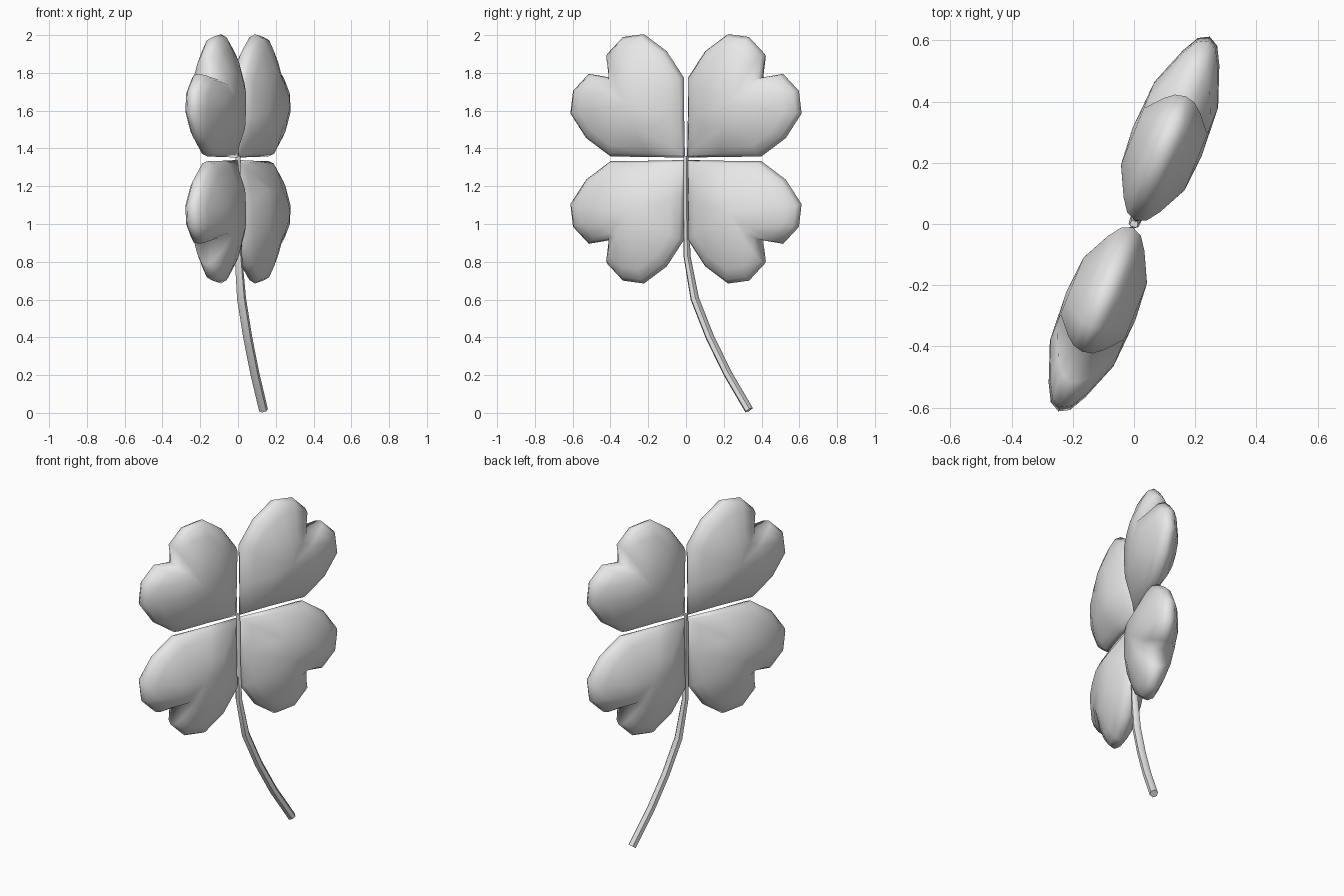
import bpy, bmesh, math

cube = bpy.data.objects.get("Cube")
if cube:
    bpy.data.objects.remove(cube, do_unlink=True)

TURN = math.radians(68)   # the clover plane is turned about z
HUB = 1.345               # height where the leaves meet

# One plain grey material
grey = bpy.data.materials.new("plain grey")
grey.use_nodes = True
COLOUR = (0.8, 0.8, 0.8, 1)
grey.diffuse_color = COLOUR
grey.node_tree.nodes["Principled BSDF"].inputs["Base Color"].default_value = COLOUR

# Half of a heart outline, from the hub to the notch, mirrored over its diagonal
HALF = [(0.2, 0.01), (0.43, 0.012), (0.57, 0.11), (0.66, 0.24), (0.645, 0.36), (0.555, 0.45)]
NOTCH = (0.43, 0.43)
OUTLINE = [(0.006, 0.006)] + HALF + [NOTCH] + [(b, a) for a, b in reversed(HALF)]
CENTRE = 0.29
# Lens-like cross-section: outline scale, half thickness
RINGS = [(0.95, 0.034), (0.8, 0.064), (0.45, 0.112)]


def finish(obj):
    obj.data.materials.clear()
    obj.data.materials.append(grey)
    obj.rotation_euler.z = TURN
    obj.data.polygons.foreach_set("use_smooth", [True] * len(obj.data.polygons))


def leaf(name, su, sz):
    bm = bmesh.new()

    def ring(scale, thick, side):
        verts = []
        for p in OUTLINE:
            s = (1 + scale) / 2 if p == NOTCH else scale      # short crease at the notch
            u, w = (CENTRE + (c - CENTRE) * s for c in p)
            t = thick * min(1, ((u + w) / 0.35) ** 0.7)       # thin towards the hub
            verts.append(bm.verts.new((su * u, side * t, HUB + sz * w)))
        return verts

    rim = ring(1, 0, 1)
    n = len(rim)
    for side in (1, -1):
        last = rim
        for scale, thick in RINGS:
            cur = ring(scale, thick, side)
            for i in range(n):
                j = (i + 1) % n
                bm.faces.new((last[i], last[j], cur[j], cur[i]))
            last = cur
        tip = bm.verts.new((su * CENTRE, side * 0.122, HUB + sz * CENTRE))
        for i in range(n):
            bm.faces.new((last[i], last[(i + 1) % n], tip))
    bmesh.ops.recalc_face_normals(bm, faces=bm.faces)
    mesh = bpy.data.meshes.new(name)
    bm.to_mesh(mesh)
    bm.free()
    obj = bpy.data.objects.new(name, mesh)
    bpy.context.collection.objects.link(obj)
    finish(obj)


# Four leaves around the hub
for level, sz in (("upper", 1), ("lower", -1)):
    for end, su in (("back", 1), ("front", -1)):
        leaf(f"{level}_{end}_leaf", su, sz)

# Curved stem, tapering up to the hub: along, height, radius
PATH = [(0, 1.36, 0.014), (0, 1.1, 0.015), (0.006, 0.83, 0.02), (0.05, 0.605, 0.024),
        (0.137, 0.4, 0.024), (0.237, 0.21, 0.024), (0.36, 0.015, 0.024)]
curve = bpy.data.curves.new("stem", "CURVE")
curve.dimensions = "3D"
curve.bevel_depth = 1
curve.bevel_resolution = 1
curve.use_fill_caps = True
spline = curve.splines.new("POLY")
spline.points.add(len(PATH) - 1)
for pt, (u, z, r) in zip(spline.points, PATH):
    pt.co = (u, 0, z, 1)
    pt.radius = r
stem = bpy.data.objects.new("stem", curve)
bpy.context.collection.objects.link(stem)
bpy.ops.object.select_all(action="DESELECT")
stem.select_set(True)
bpy.context.view_layer.objects.active = stem
bpy.ops.object.convert(target="MESH")
stem = bpy.context.view_layer.objects.active
finish(stem)
bpy.ops.object.shade_smooth_by_angle(angle=math.radians(60))
